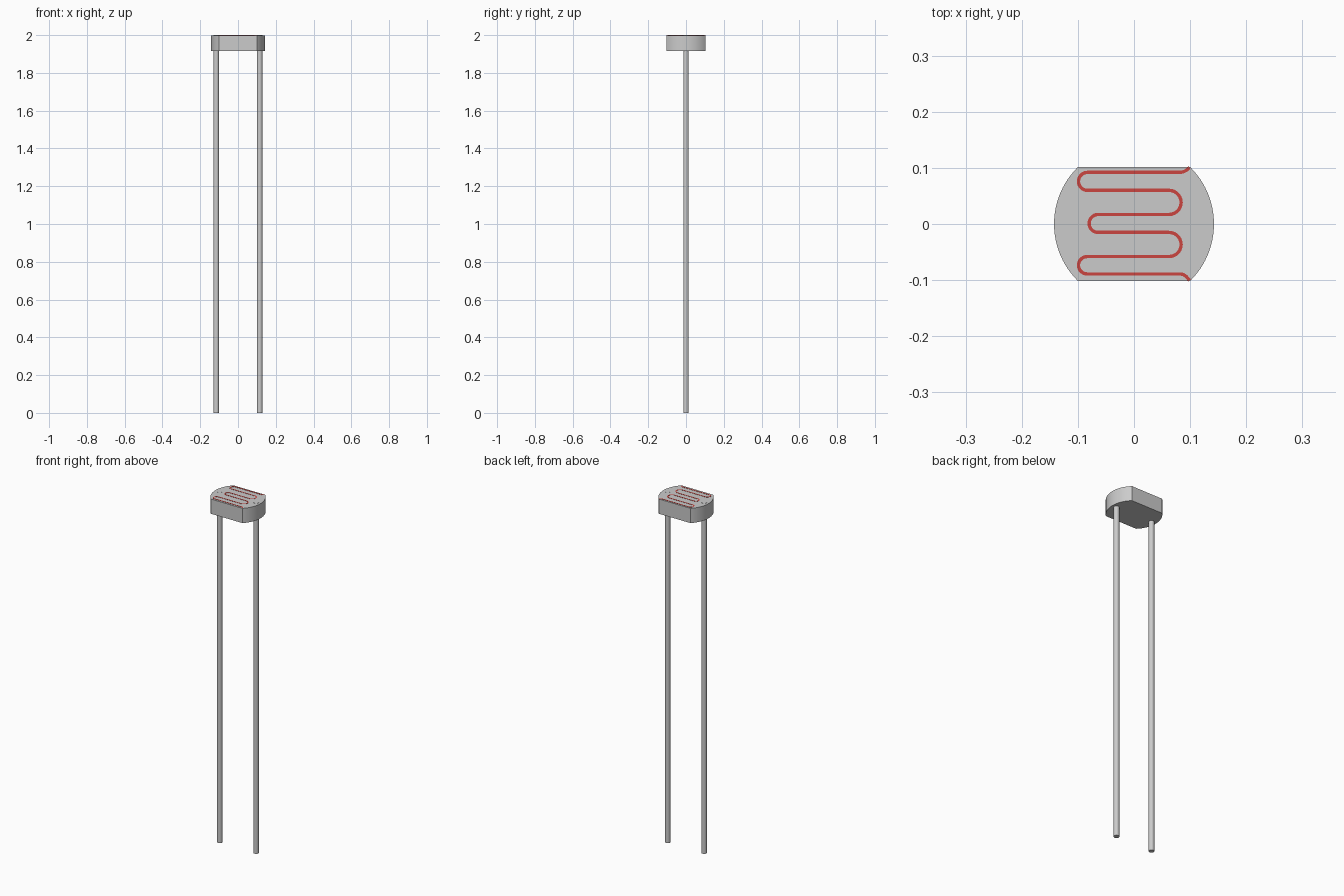
import bpy, bmesh
from math import pi, sin, cos, asin
from mathutils import Vector

if "Cube" in bpy.data.objects:
    bpy.data.objects.remove(bpy.data.objects["Cube"])

TOP, BASE = 1.999, 1.915


def finish(name, bm, color=None, smooth=True):
    bmesh.ops.recalc_face_normals(bm, faces=bm.faces)
    me = bpy.data.meshes.new(name)
    bm.to_mesh(me)
    bm.free()
    ob = bpy.data.objects.new(name, me)
    bpy.context.collection.objects.link(ob)
    if color:
        mat = bpy.data.materials.new(name + "_colour")
        mat.diffuse_color = color
        mat.use_nodes = True
        mat.node_tree.nodes["Principled BSDF"].inputs["Base Color"].default_value = mat.diffuse_color
        me.materials.append(mat)
    if smooth:
        bpy.ops.object.select_all(action='DESELECT')
        bpy.context.view_layer.objects.active = ob
        ob.select_set(True)
        bpy.ops.object.shade_smooth_by_angle(angle=pi / 6)
    return ob


def extrude_up(bm, height):
    res = bmesh.ops.extrude_face_region(bm, geom=bm.faces[:])
    verts = [v for v in res["geom"] if isinstance(v, bmesh.types.BMVert)]
    bmesh.ops.translate(bm, verts=verts, vec=(0, 0, height))


def arc(cx, cy, r, start, end, n=14):
    return [Vector((cx + r * cos(start + (end - start) * i / n),
                    cy + r * sin(start + (end - start) * i / n))) for i in range(n + 1)]


# Body: disc with two flat sides
R, FLAT = 0.1425, 0.102
a = asin(FLAT / R)
outline = arc(0, 0, R, -a, a, 24) + arc(0, 0, R, pi - a, pi + a, 24)
bm = bmesh.new()
bm.faces.new([bm.verts.new((p.x, p.y, BASE)) for p in outline])
extrude_up(bm, TOP - BASE)
finish("sensor_body", bm)

# Wire leads, running through the body to its top face
for side, x in (("left", -0.115), ("right", 0.115)):
    bm = bmesh.new()
    h = TOP + 0.0004
    bmesh.ops.create_cone(bm, cap_ends=True, segments=32, radius1=0.0145,
                          radius2=0.0145, depth=h)
    bmesh.ops.translate(bm, verts=bm.verts, vec=(x, 0, h / 2))
    finish(side + "_lead", bm)

# Serpentine track: alternating left and right U-turns
rows = [0.092, 0.060, 0.017, -0.015, -0.058, -0.089]
turns = [-0.099, 0.084, -0.080, 0.084, -0.099]   # outermost x of each turn
path = [Vector((0.099, 0.1005)), Vector((0.093, 0.0955)), Vector((0.088, 0.093)),
        Vector((0.083, 0.092))]
for i, tip in enumerate(turns):
    r = (rows[i] - rows[i + 1]) / 2
    cy = (rows[i] + rows[i + 1]) / 2
    if tip < 0:
        path += arc(tip + r, cy, r, pi / 2, 3 * pi / 2)
    else:
        path += arc(tip - r, cy, r, pi / 2, -pi / 2)
path += [Vector((0.083, -0.089)), Vector((0.088, -0.090)), Vector((0.093, -0.0935)),
         Vector((0.099, -0.1005))]

bm = bmesh.new()
prev = None
for i, p in enumerate(path):
    t = (path[min(i + 1, len(path) - 1)] - path[max(i - 1, 0)]).normalized()
    n = Vector((-t.y, t.x)) * 0.003
    pair = [bm.verts.new((q.x, q.y, TOP - 0.0005)) for q in (p + n, p - n)]
    if prev:
        bm.faces.new((prev[0], prev[1], pair[1], pair[0]))
    prev = pair
extrude_up(bm, 0.0015)
finish("resistive_track", bm, (0.6, 0.06, 0.05, 1), smooth=False)
